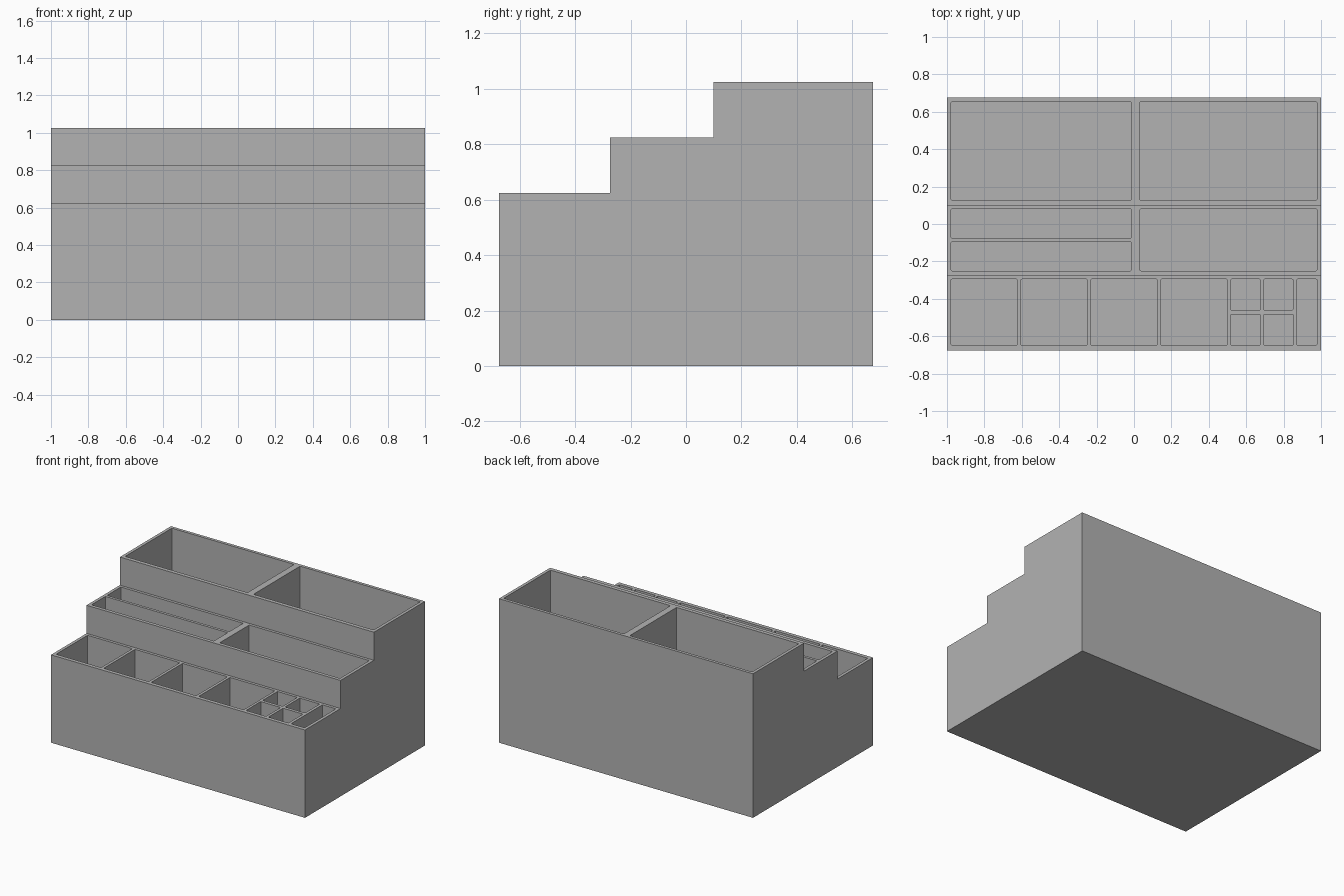
import bpy
import bmesh
from mathutils import Matrix, Vector

cube = bpy.data.objects.get("Cube")
if cube:
    bpy.data.objects.remove(cube, do_unlink=True)

FLOOR = 0.025
grey = bpy.data.materials.new("plain grey")
grey.use_nodes = True
grey.diffuse_color = (0.45, 0.45, 0.45, 1)
grey.node_tree.nodes["Principled BSDF"].inputs["Base Color"].default_value = grey.diffuse_color


def add_object(name, bm):
    bmesh.ops.recalc_face_normals(bm, faces=bm.faces)
    mesh = bpy.data.meshes.new(name)
    bm.to_mesh(mesh)
    bm.free()
    mesh.materials.append(grey)
    obj = bpy.data.objects.new(name, mesh)
    bpy.context.collection.objects.link(obj)
    return obj


def add_pocket(bm, x0, x1, y0, y1, top):
    """Box cutter with slightly rounded upright edges, open above the tier."""
    z1 = top + 0.1
    mat = (Matrix.Translation(((x0 + x1) / 2, (y0 + y1) / 2, (FLOOR + z1) / 2))
           @ Matrix.Diagonal((x1 - x0, y1 - y0, z1 - FLOOR, 1)))
    verts = bmesh.ops.create_cube(bm, size=1, matrix=mat)["verts"]
    upright = [e for e in {e for v in verts for e in v.link_edges}
               if abs(e.verts[0].co.z - e.verts[1].co.z) > 0.1]
    bmesh.ops.bevel(bm, geom=upright, offset=0.005, segments=2,
                    profile=0.5, affect='EDGES')


# Stepped body: side profile extruded across the width
low, mid, high = 0.625, 0.825, 1.025
profile = [(-0.675, 0), (0.675, 0), (0.675, high), (0.1, high),
           (0.1, mid), (-0.275, mid), (-0.275, low), (-0.675, low)]
bm = bmesh.new()
side = bm.faces.new([bm.verts.new((-1, y, z)) for y, z in profile])
ext = bmesh.ops.extrude_face_region(bm, geom=[side])["geom"]
bmesh.ops.translate(bm, vec=Vector((2, 0, 0)),
                    verts=[v for v in ext if isinstance(v, bmesh.types.BMVert)])
body = add_object("organizer_body", bm)

# Compartments
cut = bmesh.new()
left_bay, right_bay = (-0.978, -0.015), (0.032, 0.978)
for bay in (left_bay, right_bay):
    add_pocket(cut, *bay, 0.128, 0.653, high)
add_pocket(cut, *right_bay, -0.25, 0.08, mid)
for y0, y1 in ((-0.25, -0.095), (-0.075, 0.08)):
    add_pocket(cut, *left_bay, y0, y1, mid)
for i in range(4):
    x = -0.978 + i * 0.374
    add_pocket(cut, x, x + 0.354, -0.648, -0.295, low)
for x in (0.517, 0.693):
    for y in (-0.648, -0.46):
        add_pocket(cut, x, x + 0.157, y, y + 0.165, low)
add_pocket(cut, 0.871, 0.978, -0.648, -0.295, low)
cutter = add_object("pocket_cutter", cut)
cutter.hide_render = True

# Hollow out the body
mod = body.modifiers.new("pockets", 'BOOLEAN')
mod.operation = 'DIFFERENCE'
mod.solver = 'EXACT'
mod.object = cutter
bpy.context.view_layer.objects.active = body
body.select_set(True)
bpy.ops.object.modifier_apply(modifier=mod.name)
bpy.data.objects.remove(cutter, do_unlink=True)
